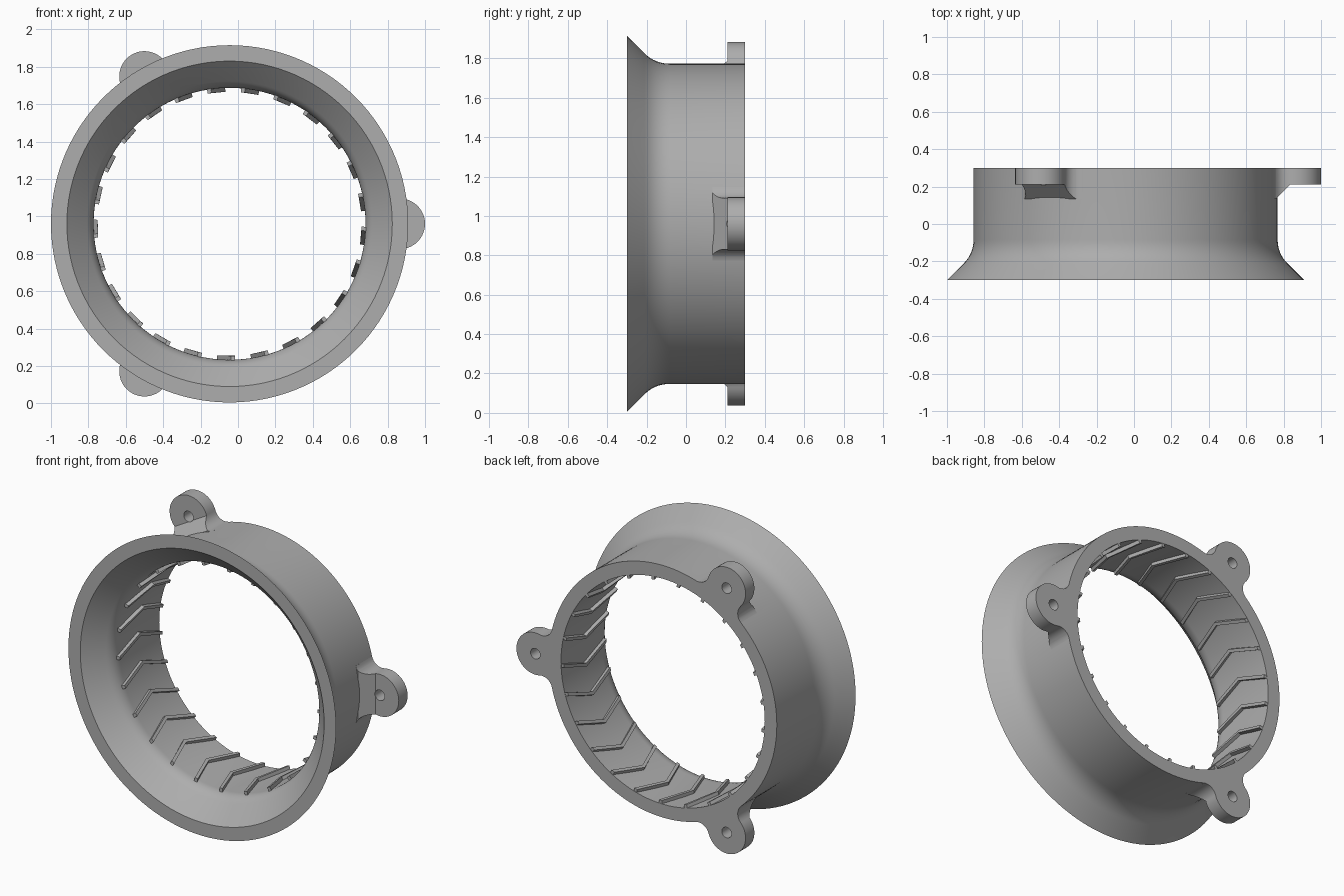
import bpy, bmesh, math
from mathutils import Vector

if "Cube" in bpy.data.objects:
    bpy.data.objects.remove(bpy.data.objects["Cube"])

CX, CZ = -0.045, 0.96          # ring axis runs along y through this point
R_OUT, R_IN = 0.813, 0.727
SEG = 120

grey = bpy.data.materials.new("mid_grey")
grey.diffuse_color = (0.42, 0.42, 0.42, 1)
grey.use_nodes = True
grey.node_tree.nodes["Principled BSDF"].inputs["Base Color"].default_value = grey.diffuse_color


def place(u, v, y, a=0.0):
    """Radial u, tangential v and depth y, turned by angle a about the axis."""
    return Vector((CX + u * math.cos(a) - v * math.sin(a), y,
                   CZ + u * math.sin(a) + v * math.cos(a)))


def make(name, bm):
    bmesh.ops.recalc_face_normals(bm, faces=bm.faces)
    me = bpy.data.meshes.new(name)
    bm.to_mesh(me)
    bm.free()
    ob = bpy.data.objects.new(name, me)
    bpy.context.collection.objects.link(ob)
    me.materials.append(grey)
    return ob


def soft_corner(p0, p1, p2, n=8):
    """Rounded corner between two straight profile parts."""
    p0, p1, p2 = Vector(p0), Vector(p1), Vector(p2)
    return [p0 * (1 - t) ** 2 + p1 * 2 * t * (1 - t) + p2 * t * t
            for t in (i / n for i in range(n + 1))]


def arc(cx, cy, r, a0, a1, n):
    return [(cx + r * math.cos(a0 + (a1 - a0) * i / n),
             cy + r * math.sin(a0 + (a1 - a0) * i / n)) for i in range(n + 1)]


def boolean(ob, other, op):
    m = ob.modifiers.new(op.lower(), 'BOOLEAN')
    m.operation, m.object, m.solver = op, other, 'EXACT'
    bpy.context.view_layer.objects.active = ob
    bpy.ops.object.modifier_apply(modifier=m.name)
    bpy.data.objects.remove(other)


# flared ring: (radius, y) profile spun about the axis
def flare(r_front, r_tube, t):
    y = -0.3 + r_front - r_tube
    k = t * 0.707
    return soft_corner((r_tube + k, y - k), (r_tube, y), (r_tube, y + t))


profile = ([(0.955, -0.3)] + flare(0.955, R_OUT, 0.075) + [(R_OUT, 0.3), (R_IN, 0.3)]
           + flare(0.87, R_IN, 0.05)[::-1] + [(0.87, -0.3)])
bm = bmesh.new()
loops = [[bm.verts.new(place(r, 0, y, 2 * math.pi * i / SEG)) for r, y in profile]
         for i in range(SEG)]
n = len(profile)
for i in range(SEG):
    a, b = loops[i], loops[(i + 1) % SEG]
    for j in range(n):
        k = (j + 1) % n
        bm.faces.new((a[j], a[k], b[k], b[j]))
ring = make("flared_ring", bm)

# lug outline: round ear with fillets flowing into the tube
EAR_U, EAR_R, FIL = 0.91, 0.135, 0.073
d1, d2 = R_OUT + FIL, EAR_R + FIL
fa = math.acos((d1 * d1 + EAR_U ** 2 - d2 * d2) / (2 * d1 * EAR_U))
fu, fv = d1 * math.cos(fa), d1 * math.sin(fa)
ear_a = math.atan2(fv, fu - EAR_U)
half = arc(EAR_U, 0, EAR_R, 0, ear_a, 16)
half += arc(fu, fv, FIL, ear_a - math.pi, fa - math.pi, 8)[1:]
half.append((0.765, 0.175))
outline = half + [(u, -v) for u, v in reversed(half[1:])]


def lug(angle):
    bm = bmesh.new()
    rings = [[bm.verts.new((u, y, v)) for u, v in outline] for y in (0.21, 0.3)]
    bm.faces.new(rings[0])
    bm.faces.new(rings[1])
    m = len(outline)
    for i in range(m):
        j = (i + 1) % m
        bm.faces.new((rings[0][i], rings[0][j], rings[1][j], rings[1][i]))
    # sloped gusset on the front of the lug
    for cut in (0.805, 0.88):
        bmesh.ops.bisect_plane(bm, geom=bm.verts[:] + bm.edges[:] + bm.faces[:],
                               plane_co=(cut, 0, 0), plane_no=(1, 0, 0))
    for v in bm.verts:
        if v.co.y < 0.25:
            v.co.y = min(0.21, max(0.135, v.co.x - 0.67))
    for v in bm.verts:
        v.co = place(v.co.x, v.co.z, v.co.y, angle)
    return make("lug", bm)


def hole_cutter(angle):
    bpy.ops.mesh.primitive_cylinder_add(vertices=32, radius=0.034, depth=0.6,
                                        location=place(EAR_U, 0, 0.25, angle),
                                        rotation=(math.pi / 2, 0, 0))
    return bpy.context.object


# three lugs, merged into the ring and drilled
for k in range(3):
    ang = k * 2 * math.pi / 3
    boolean(ring, lug(ang), 'UNION')
    boolean(ring, hole_cutter(ang), 'DIFFERENCE')

# chevron ribs lining the bore
RIBS, AMP, WIDTH = 25, math.radians(3.0), math.radians(1.7)
path = [(-0.135, AMP), (0.08, -AMP), (0.298, AMP)]
bm = bmesh.new()
for k in range(RIBS):
    base = math.radians(9.3) + 2 * math.pi * k / RIBS
    secs = []
    for y, off in path:
        a = base + off
        secs.append([bm.verts.new(place(r, 0, y, a + s * WIDTH / 2))
                     for r, s in ((0.706, -1), (0.706, 1), (0.74, 1), (0.74, -1))])
    bm.faces.new(secs[0])
    bm.faces.new(secs[2])
    for p, q in zip(secs, secs[1:]):
        for i in range(4):
            j = (i + 1) % 4
            bm.faces.new((p[i], p[j], q[j], q[i]))
make("chevron_ribs", bm)

# smooth the ring, keeping its rims crisp
bpy.ops.object.select_all(action='DESELECT')
ring.select_set(True)
bpy.context.view_layer.objects.active = ring
bpy.ops.object.shade_smooth_by_angle(angle=math.radians(30))
